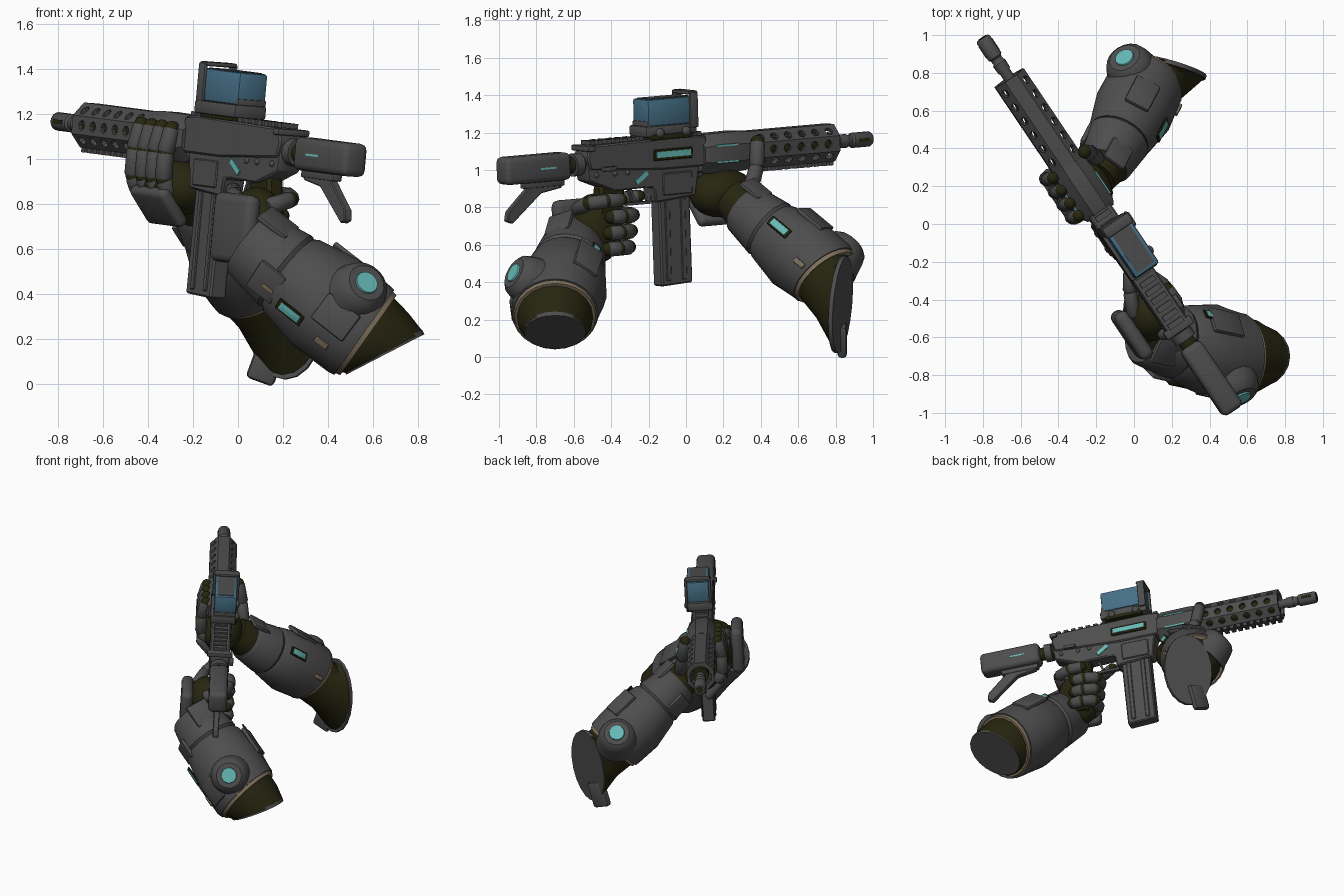
import bpy, bmesh, math
from mathutils import Vector, Matrix

if "Cube" in bpy.data.objects:
    bpy.data.objects.remove(bpy.data.objects["Cube"])

V = Vector


def material(name, rgb):
    m = bpy.data.materials.new(name)
    m.diffuse_color = (*rgb, 1)
    m.use_nodes = True
    m.node_tree.nodes["Principled BSDF"].inputs["Base Color"].default_value = m.diffuse_color
    return m


GRAY = material("armor gray", (0.075, 0.075, 0.075))
OLIVE = material("dark olive", (0.020, 0.019, 0.005))
TEAL = material("teal light", (0.13, 0.48, 0.46))
BLUE = material("blue glass", (0.06, 0.16, 0.24))
TAN = material("tan trim", (0.22, 0.17, 0.11))

# Rifle frame: local x = right, y = forward along the bore, z = up
fwd = V((-0.557, 0.827, 0.073)).normalized()
side = fwd.cross(V((0, 0, 1))).normalized()
up = (side.cross(fwd) + 0.06 * side).normalized()
side = fwd.cross(up)
G = Matrix.Translation((-0.14, 0, 1.08)) @ Matrix((side, fwd, up)).transposed().to_4x4()
W = Matrix.Identity(4)


def finish(name, bm, mat, M=W):
    bmesh.ops.recalc_face_normals(bm, faces=bm.faces)
    me = bpy.data.meshes.new(name)
    bm.to_mesh(me)
    bm.free()
    me.transform(M)
    me.materials.append(mat)
    ob = bpy.data.objects.new(name, me)
    bpy.context.collection.objects.link(ob)
    return ob


def box(name, c, s, mat, M=G, bevel=0.0, segs=2, tilt=0.0, roll=0.0):
    bm = bmesh.new()
    bmesh.ops.create_cube(bm, size=1, matrix=Matrix.Diagonal((*s, 1)))
    if bevel:
        bmesh.ops.bevel(bm, geom=bm.edges[:], offset=bevel, segments=segs, affect='EDGES', profile=0.5)
    return finish(name, bm, mat, M @ Matrix.Translation(c) @ Matrix.Rotation(tilt, 4, 'X') @ Matrix.Rotation(roll, 4, 'Y'))


def prism(name, prof, w, mat, M=G, bevel=0.008):
    """Side profile (y, z) extruded across the width w."""
    bm = bmesh.new()
    f = bm.faces.new([bm.verts.new((-w / 2, y, z)) for y, z in prof])
    ext = bmesh.ops.extrude_face_region(bm, geom=[f])
    bmesh.ops.translate(bm, vec=(w, 0, 0), verts=[v for v in ext['geom'] if isinstance(v, bmesh.types.BMVert)])
    if bevel:
        bmesh.ops.bevel(bm, geom=bm.edges[:], offset=bevel, segments=1, affect='EDGES')
    return finish(name, bm, mat, M)


def loft(name, st, mat, M=W, n=20, spin=0.0):
    """Skin through stations (point, radius or (ru, rv), optional normal)."""
    bm, rings = bmesh.new(), []
    pts = [V(s[0]) for s in st]
    for i, s in enumerate(st):
        t = V(s[2]) if len(s) > 2 else pts[min(i + 1, len(st) - 1)] - pts[max(i - 1, 0)]
        t.normalize()
        ref = V((0, 0, 1)) if abs(t.z) < 0.93 else V((0, 1, 0))
        u = t.cross(ref).normalized()
        v = u.cross(t)
        ru, rv = s[1] if isinstance(s[1], tuple) else (s[1], s[1])
        rings.append([bm.verts.new(pts[i] + u * ru * math.cos(a) + v * rv * math.sin(a))
                      for a in (spin + math.tau * k / n for k in range(n))])
    for a, b in zip(rings, rings[1:]):
        for k in range(n):
            bm.faces.new((a[k], a[(k + 1) % n], b[(k + 1) % n], b[k]))
    bm.faces.new(rings[0])
    bm.faces.new(rings[-1])
    return finish(name, bm, mat, M)


def rod(name, y0, y1, r, mat, n=20):
    return loft(name, [((0, y0, 0), r), ((0, y1, 0), r)], mat, G, n)


def ball(name, c, s, mat, M=G):
    bm = bmesh.new()
    bmesh.ops.create_uvsphere(bm, u_segments=20, v_segments=12, radius=1, matrix=Matrix.Diagonal((*s, 1)))
    return finish(name, bm, mat, M @ Matrix.Translation(c))


def finger(name, pts, r):
    """Armoured segments over dark joints, in the rifle frame."""
    pts = [V(p) for p in pts]
    for i, (a, b) in enumerate(zip(pts, pts[1:])):
        d = (b - a).normalized()
        ball(f"{name}_joint_{i}", b, (r * .85,) * 3, OLIVE)
        loft(f"{name}_segment_{i}", [(a - d * r * .2, r * .7, d), (a + d * r * .25, r, d),
             (b - d * r * .25, r * .95, d), (b + d * r * .3, r * .65, d)], GRAY, G, 10)


# ---------------- Rifle ----------------
guard = loft("handguard", [((0, y, 0), (.098, .108)) for y in (.36, .935)], GRAY, G, 8, math.pi / 8)
cut = bmesh.new()
for ang in (0, 45, 135):
    for k in range(6):
        m = (Matrix.Translation((0, .42 + .088 * k + (.02 if ang else 0), 0)) @ Matrix.Rotation(math.radians(ang), 4, 'Y')
             @ Matrix.Rotation(math.pi / 2, 4, 'Y'))
        bmesh.ops.create_cone(cut, cap_ends=True, segments=10, radius1=.023, radius2=.023, depth=.4, matrix=m)
bore = Matrix.Translation((0, .7, 0)) @ Matrix.Rotation(math.pi / 2, 4, 'X')
bmesh.ops.create_cone(cut, cap_ends=True, segments=12, radius1=.075, radius2=.075, depth=.8, matrix=bore)
cutter = finish("hole_cutter", cut, OLIVE, G)
cutter.hide_render = True
mod = guard.modifiers.new("holes", 'BOOLEAN')
mod.object, mod.operation, mod.solver, mod.use_self = cutter, 'DIFFERENCE', 'EXACT', True
guard.data = bpy.data.meshes.new_from_object(guard.evaluated_get(bpy.context.evaluated_depsgraph_get()))
guard.modifiers.clear()
bpy.data.objects.remove(cutter)

rod("gas_tube_core", .3, .92, .055, OLIVE)
rod("barrel", .9, 1.1, .03, GRAY)
loft("flash_hider", [((0, y, 0), r) for y, r in ((.98, .036), (1.03, .038), (1.04, .031), (1.06, .031),
     (1.07, .041), (1.18, .041), (1.19, .034))], GRAY, G, 16)
for s in (-1, 1):
    box("flash_hider_slot", (s * .039, 1.125, 0), (.008, .07, .018), OLIVE)
rod("muzzle_bore", 1.18, 1.193, .024, OLIVE, 12)
loft("handguard_collar", [((0, .07, 0), (.09, .098)), ((0, .1, 0), (.106, .115)), ((0, .3, 0), (.108, .117)),
     ((0, .38, 0), (.1, .11))], GRAY, G, 8, math.pi / 8)
for k in range(10):
    box("lower_rail_tooth", (0, .49 + k * .047, -.108), (.07, .028, .025), GRAY)
for s in (-1, 1):
    for z in (-.045, .045):
        box("collar_light", (s * .1, .2, z), (.008, .14, .010), TEAL)

prism("upper_receiver", [(-.66, -.03), (-.68, .04), (-.66, .10), (.0, .11), (.09, .10), (.09, -.06), (-.2, -.06)], .135, GRAY)
prism("lower_receiver", [(-.68, .0), (-.67, -.09), (-.5, -.155), (-.25, -.15), (-.24, -.235), (.02, -.215),
      (.05, -.04)], .115, GRAY)
for k in range(14):
    box("top_rail_tooth", (0, -.63 + k * .053, .113), (.09, .03, .022), GRAY)
prism("magazine", [(-.21, -.15), (-.01, -.15), (-.005, -.68), (-.205, -.69)], .085, GRAY)
box("ejection_port", (.067, -.13, .02), (.016, .25, .06), OLIVE, bevel=.005, segs=1)
box("ejection_port_light", (.076, -.13, .022), (.008, .22, .032), TEAL)
for s in (-1, 1):
    for y in (-.16, -.06):
        box("magazine_rib", (s * .043, y, -.44), (.012, .03, .44), GRAY, bevel=.004, segs=1)
    box("diagonal_light", (s * .06, -.33, -.095), (.008, .09, .026), TEAL, tilt=.6)
    box("magwell_panel", (s * .058, -.1, -.14), (.012, .19, .12), GRAY, bevel=.005, segs=1)
    for y in (-.62, -.5, -.42):
        ball("receiver_pin", (s * .06, y, -.06), (.01, .014, .014), GRAY)
    box("stock_light", (s * .06, -.93, .0), (.006, .10, .010), TEAL)
box("charging_handle", (0, -.66, .085), (.17, .05, .03), GRAY, bevel=.008)
box("selector_lever", (.08, -.55, -.03), (.03, .08, .025), GRAY, bevel=.006)
prism("pistol_grip", [(-.58, -.12), (-.42, -.13), (-.47, -.5), (-.62, -.5)], .085, OLIVE, bevel=.015)
for y, z, l, t in ((-.32, -.235, .17, 0), (-.24, -.2, .08, 1.4), (-.36, -.19, .07, -1.2)):
    box("trigger_guard", (0, y, z), (.03, l, .015), GRAY, tilt=t)

# Stock
rod("buffer_tube", -1.0, -.62, .045, OLIVE)
rod("buffer_ring", -.74, -.69, .062, GRAY)
box("stock_body", (0, -.985, 0), (.125, .42, .148), GRAY, bevel=.03, segs=3)
box("stock_lower_rail", (0, -.93, -.082), (.05, .26, .045), GRAY, bevel=.008)
prism("stock_strut", [(-.8, -.08), (-.82, -.115), (-.95, -.135), (-1.14, -.285), (-1.175, -.27), (-1.165, -.22),
      (-1.03, -.10), (-1.03, -.07)], .04, GRAY, bevel=.005)

# Optic
box("optic_base", (.01, -.15, .15), (.17, .33, .06), GRAY, bevel=.012)
box("optic_mount", (.02, -.15, .118), (.17, .26, .03), OLIVE, bevel=.008)
for y in (-.23, -.06):
    ball("optic_knob", (.1, y, .14), (.02, .025, .025), GRAY)
box("optic_glass", (.02, -.15, .25), (.15, .30, .145), BLUE, bevel=.012)
box("optic_roof", (.02, -.15, .323), (.11, .26, .006), GRAY)
for s in (-1, 1):
    box("optic_hood_side", (.02 + s * .08, -.01, .25), (.018, .05, .19), GRAY, bevel=.006)
box("optic_hood_top", (.02, -.012, .342), (.165, .06, .02), GRAY, bevel=.008)
box("optic_rear_frame", (.02, -.29, .185), (.15, .03, .04), GRAY, bevel=.006)

# ---------------- Hands ----------------
ball("front_palm", (.01, .22, -.22), (.15, .19, .13), OLIVE)
box("front_hand_plate", (-.075, .22, -.31), (.20, .27, .06), GRAY, bevel=.026, segs=3, roll=.85)
for i in range(4):
    y = .125 + .081 * i
    finger(f"front_finger_{i}", [(-.09, y, -.25), (-.125, y, -.19), (-.128, y, -.07), (-.105, y, .04)], .039)
finger("front_thumb", [(.16, .30, -.2), (.14, .36, -.08), (.11, .39, .05)], .042)

ball("rear_palm", (-.07, -.55, -.36), (.13, .15, .19), OLIVE)
box("rear_hand_plate", (-.2, -.585, -.36), (.08, .29, .31), GRAY, bevel=.035, segs=3)
for i in range(3):
    z = -.29 - .085 * i
    y = -.015 * i
    finger(f"rear_finger_{i}", [(-.13, -.46 + y, z), (-.06, -.39 + y, z), (.05, -.385 + y, z), (.085, -.47 + y, z),
           (.07, -.54 + y, z)], .042)
finger("trigger_finger", [(-.14, -.5, -.24), (-.09, -.38, -.215), (-.03, -.29, -.2)], .038)
finger("rear_thumb", [(-.08, -.66, -.25), (.03, -.66, -.21), (.08, -.57, -.2), (.08, -.48, -.2)], .04)


# ---------------- Arms ----------------
def arm(name, hand, a, b, ra, rb, rim_n, cap, cap_r, cap_n, knob, knob_n, lights, panels, tabs):
    hand, a, b, rim_n, cap, cap_n = (V(p) for p in (hand, a, b, rim_n, cap, cap_n))
    d = (b - a).normalized()
    rim_n.normalize()
    cap_n.normalize()
    at = lambda t: a.lerp(b, t)
    rad = lambda t: ra + (rb - ra) * min(1, t * 1.5)
    loft(name + "_undersuit", [(hand, .11), (a, ra * .9, d), (at(.5), rad(.5) * .93, d), (b, rb * .9, rim_n)], OLIVE)
    loft(name + "_cuff", [(at(-.03), ra * .9, d), (at(.0), ra, d), (at(.3), rad(.3), d), (at(.33), rad(.3) * .93, d)], GRAY)
    loft(name + "_forearm_shell", [(at(.33), rad(.36) * .93, d), (at(.36), rad(.36), d), (at(.66), rb * 1.03, d),
         (b - rim_n * .03, rb, rim_n), (b, rb * .98, rim_n)], GRAY, n=24)
    loft(name + "_tan_rim", [(b - rim_n * .01, rb * .95, rim_n), (b + rim_n * .022, rb * .92, rim_n)], TAN, n=24)
    loft(name + "_elbow_sleeve", [(b, rb * .87, rim_n), (b.lerp(cap, .5), rb * .85, rim_n + cap_n),
         (cap, cap_r, cap_n)], OLIVE)
    loft(name + "_elbow_cap", [(cap - cap_n * .015, cap_r, cap_n), (cap + cap_n * .008, cap_r, cap_n)], GRAY)
    # Elbow knob with a lit centre
    k, kn = V(knob), V(knob_n).normalized()
    loft(name + "_elbow_knob", [(k + kn * h, r, kn) for h, r in ((-.16, .15), (-.06, .125), (-.02, .11), (0, .085))], GRAY)
    loft(name + "_elbow_light", [(k - kn * .01, .056, kn), (k + kn * .008, .05, kn)], TEAL)
    # Plates laid on the shell surface nearest each target point
    for kind, targets, mat, thick in (("light", lights, TEAL, .012), ("panel", panels, GRAY, .026), ("tab", tabs, TAN, .014)):
        for p, w, l in targets:
            t = (V(p) - a).dot(d) / (b - a).length
            n = (V(p) - at(t)).normalized()
            s = (rad(t) if t < .36 else rb * 1.02) - (.006 if kind == "panel" else 0)
            M = Matrix((n.cross(d).normalized(), d, n)).transposed().to_4x4()
            M.translation = at(t) + n * s
            box(f"{name}_{kind}", (0, 0, 0), (w, l, thick), mat, M, thick * .35, 2)
            if kind == "light":
                box(f"{name}_light_frame", (0, 0, -.003), (w + .016, l + .03, .012), OLIVE, M, .003, 1)


arm("rear_arm", (.1, -.5, .7), (.06, -.59, .62), (.56, -.70, .23), .165, .235, (.82, 0, -.58),
    (.65, -.70, .14), (.165, .195), (.46, 0, -.89), (.57, -.92, .45), (.42, -.8, .42),
    [((.21, -.88, .305), .04, .11), ((.40, -.52, .53), .04, .11)],
    [((.2, -.7, .75), .15, .16), ((.12, -.8, .45), .15, .14), ((.46, -.55, .5), .15, .2), ((.42, -.98, .3), .14, .18)],
    [((.33, -.92, .15), .03, .07), ((.1, -.85, .4), .02, .06)])
arm("front_arm", (-.2, .25, .85), (-.15, .32, .79), (.07, .74, .44), .143, .207, (.42, .58, -.7),
    (.215, .83, .28), (.175, .26), (.29, .95, -.09), (-.05, .88, .61), (-.35, .6, .7),
    [((.14, .5, .69), .04, .11)],
    [((-.05, .4, .95), .13, .14), ((-.25, .45, .7), .13, .14), ((.05, .7, .75), .14, .18)],
    [((.2, .62, .5), .03, .07)])
# Lower guard plate at the front arm's elbow
box("front_elbow_guard", (.125, .835, .095), (.13, .05, .18), GRAY, W, .02, 2, 0, .35)

# Smooth shading that keeps hard edges
for ob in bpy.context.collection.objects:
    ob.select_set(ob.type == 'MESH')
    bpy.context.view_layer.objects.active = ob
bpy.ops.object.shade_smooth_by_angle(angle=math.radians(35))
